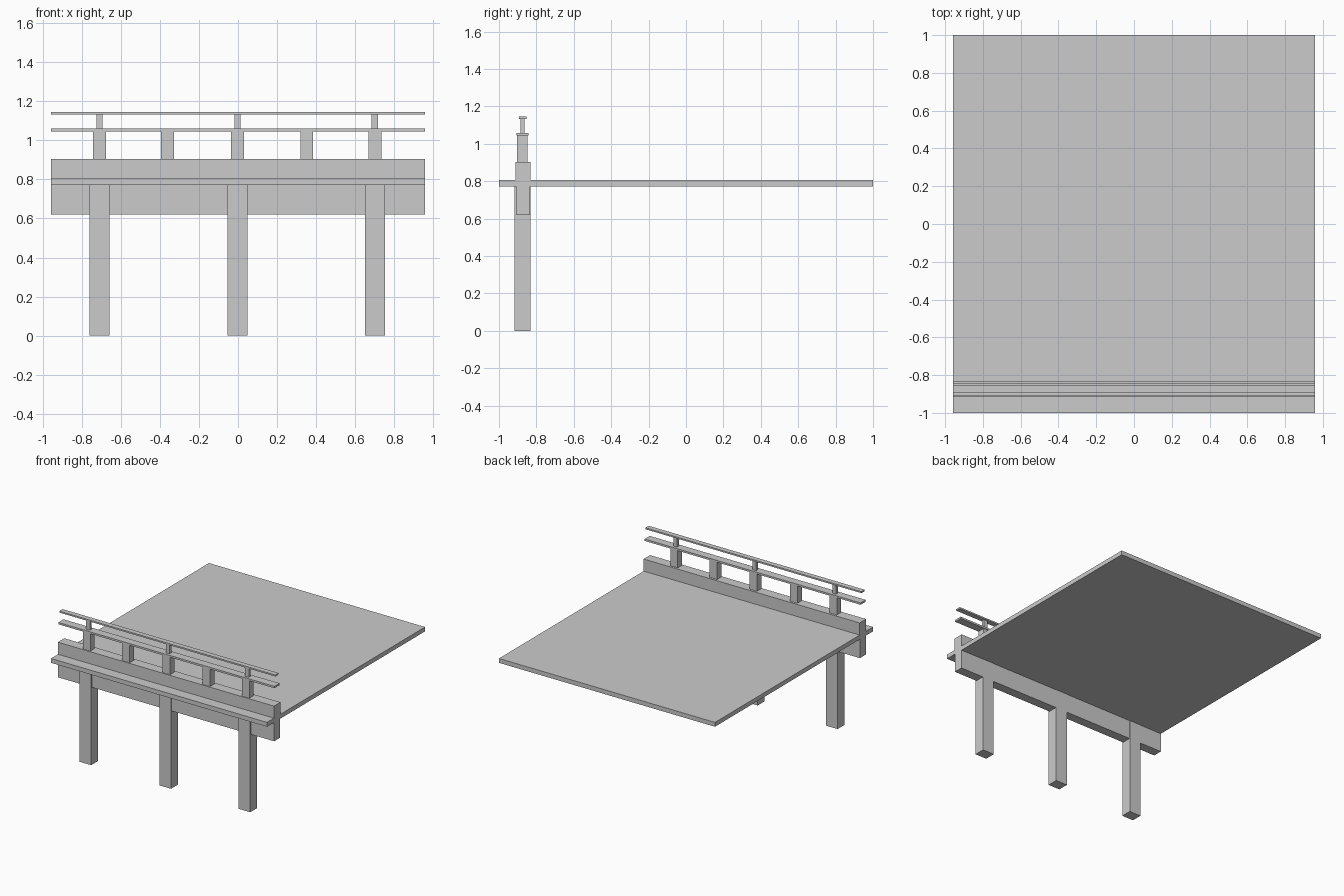
import bpy, bmesh
from mathutils import Matrix, Vector

if "Cube" in bpy.data.objects:
    bpy.data.objects.remove(bpy.data.objects["Cube"])


def box(name, x, y, z):
    """Box from (min, max) ranges on each axis."""
    lo, hi = Vector((x[0], y[0], z[0])), Vector((x[1], y[1], z[1]))
    bm = bmesh.new()
    bmesh.ops.create_cube(bm, size=1, matrix=Matrix.Translation((lo + hi) / 2)
                          @ Matrix.Diagonal((*(hi - lo), 1)))
    mesh = bpy.data.meshes.new(name)
    bm.to_mesh(mesh)
    bm.free()
    obj = bpy.data.objects.new(name, mesh)
    bpy.context.collection.objects.link(obj)


def row(name, centres, width, y, z):
    for i, c in enumerate(centres):
        box(f"{name}_{i + 1}", (c - width / 2, c + width / 2), y, z)


span = (-0.957, 0.957)
main_x = (-0.709, -0.002, 0.70)

# Deck slab, supporting beam and curb
box("deck", span, (-1.0, 1.0), (0.771, 0.806))
box("beam", span, (-0.909, -0.834), (0.62, 0.771))
box("curb", span, (-0.912, -0.831), (0.806, 0.903))

# Legs under the deck
row("leg", main_x, 0.102, (-0.918, -0.832), (0.0, 0.771))

# Railing: wide lower posts, middle rail, slim upper posts, top rail
row("lower_post", (main_x[0], -0.36, main_x[1], 0.352, main_x[2]), 0.066,
    (-0.904, -0.848), (0.903, 1.044))
box("middle_rail", span, (-0.907, -0.842), (1.044, 1.059))
row("upper_post", main_x, 0.032, (-0.886, -0.863), (1.059, 1.133))
box("top_rail", span, (-0.894, -0.853), (1.133, 1.145))
